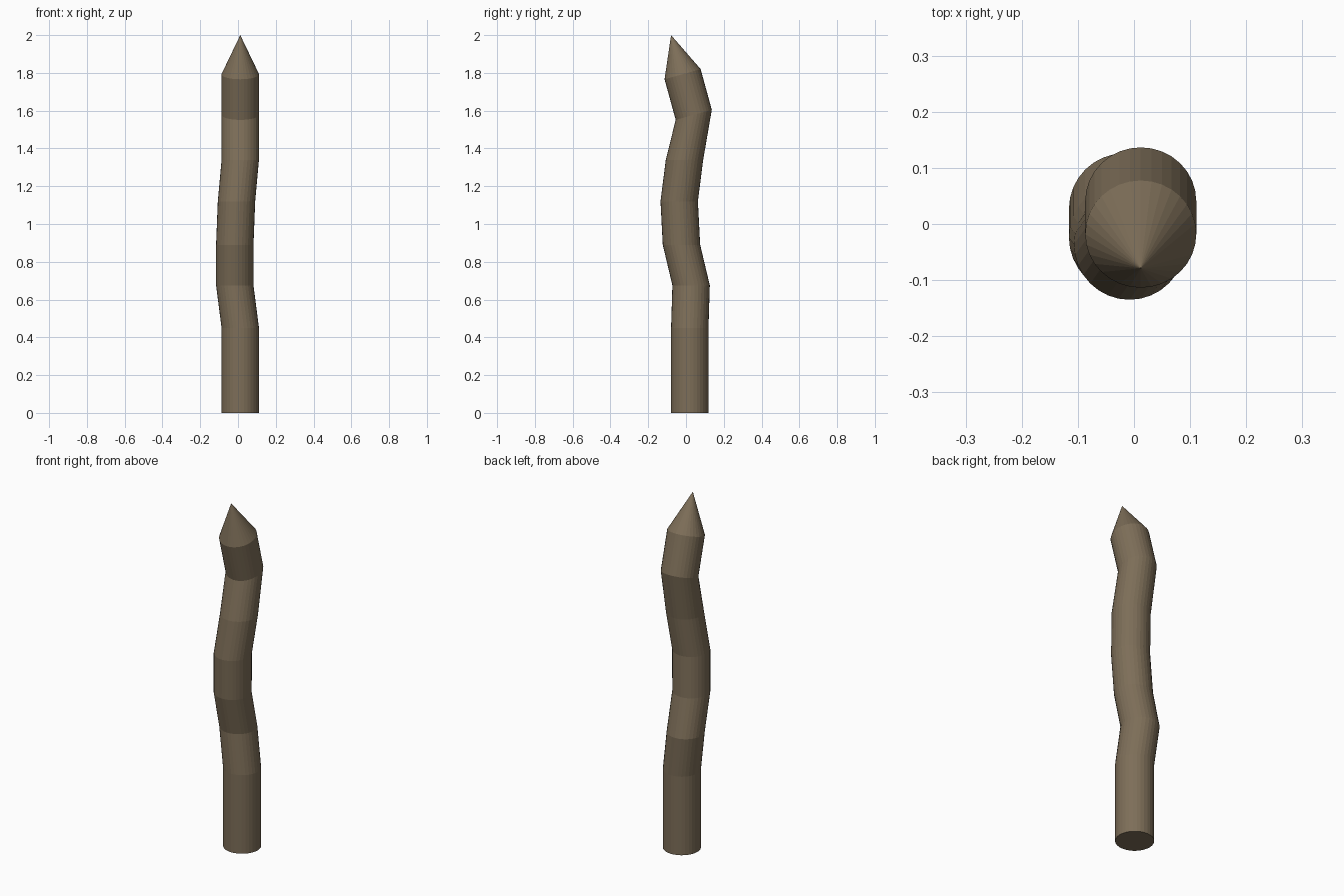
import bpy, bmesh, math

if "Cube" in bpy.data.objects:
    bpy.data.objects.remove(bpy.data.objects["Cube"])

SIDES, RADIUS = 32, 0.099

# Ring centres (x, y, z) and ring slope along y
rings = [
    (0.012, 0.020, 0.00, 0.0),
    (0.012, 0.020, 0.45, 0.0),
    (-0.017, 0.027, 0.675, 0.0),
    (-0.017, -0.024, 0.89, 0.0),
    (-0.008, -0.036, 1.12, 0.0),
    (0.012, -0.008, 1.34, 0.0),
    (0.012, 0.041, 1.578, 0.28),
    (0.012, -0.018, 1.793, 0.28),
]
TIP = (0.012, -0.079, 2.0)

wood = bpy.data.materials.new("weathered wood")
wood.diffuse_color = (0.205, 0.156, 0.098, 1)
wood.use_nodes = True
wood.node_tree.nodes["Principled BSDF"].inputs["Base Color"].default_value = wood.diffuse_color

# Crooked wooden shaft: stacked rings, bridged, with a sharpened point
bm = bmesh.new()
loops = []
for cx, cy, cz, slope in rings:
    ry = RADIUS * (0.965 if slope else 1)
    loop = []
    for i in range(SIDES):
        a = math.tau * i / SIDES
        dy = ry * math.sin(a)
        loop.append(bm.verts.new((cx + RADIUS * math.cos(a), cy + dy, cz + slope * dy)))
    loops.append(loop)
for low, high in zip(loops, loops[1:]):
    for i in range(SIDES):
        j = (i + 1) % SIDES
        bm.faces.new((low[i], low[j], high[j], high[i]))
tip = bm.verts.new(TIP)
for i in range(SIDES):
    bm.faces.new((loops[-1][i], loops[-1][(i + 1) % SIDES], tip))
bm.faces.new(loops[0][::-1])
bmesh.ops.recalc_face_normals(bm, faces=bm.faces)

mesh = bpy.data.meshes.new("wooden_stake")
bm.to_mesh(mesh)
bm.free()
mesh.materials.append(wood)
stake = bpy.data.objects.new("wooden_stake", mesh)
bpy.context.collection.objects.link(stake)
